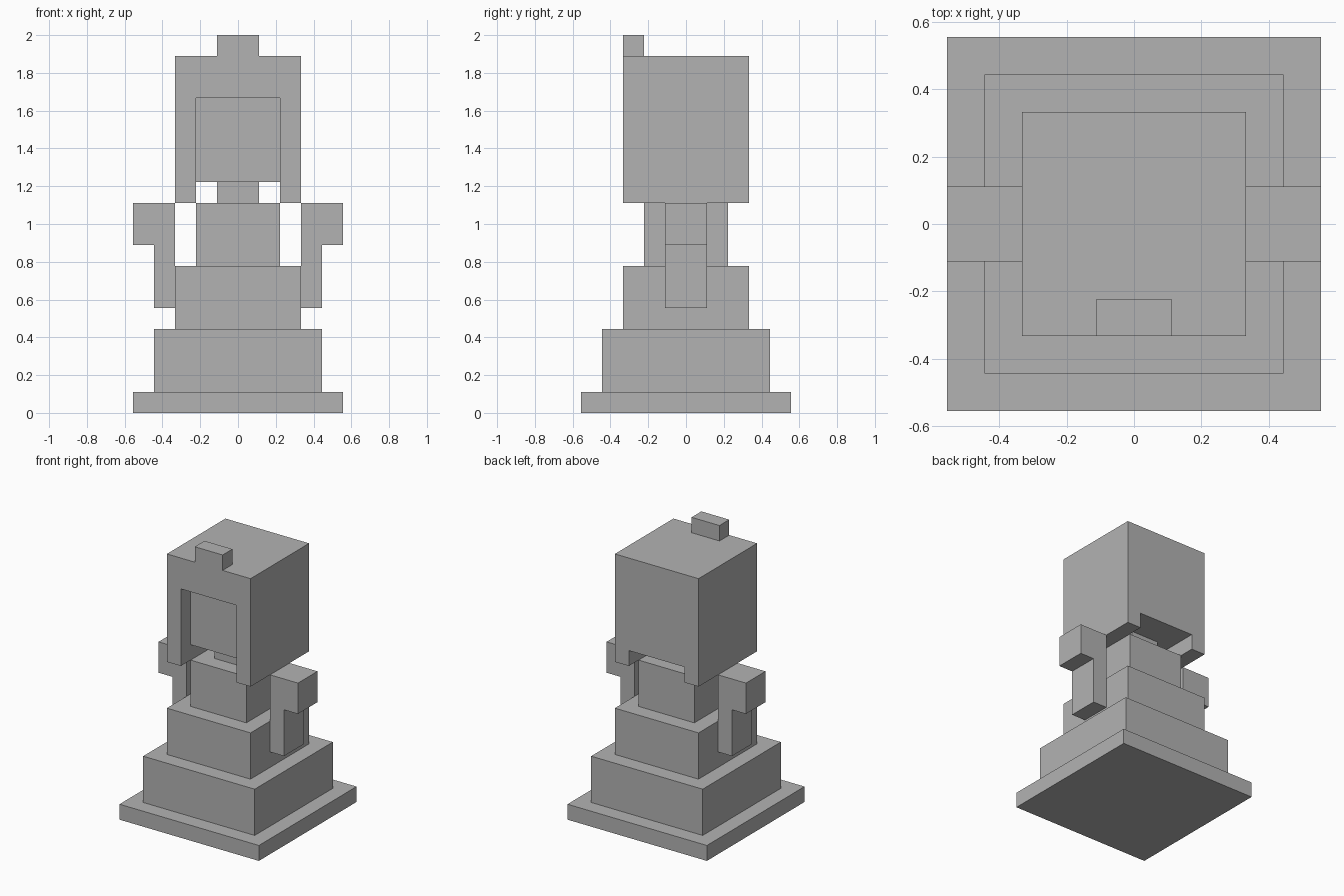
import bpy
import bmesh

U = 1 / 9  # one block of the design grid

cube = bpy.data.objects.get("Cube")
if cube:
    bpy.data.objects.remove(cube, do_unlink=True)

grey = bpy.data.materials.new("plain_grey")
grey.use_nodes = True
colour = (0.45, 0.45, 0.45, 1)
grey.diffuse_color = colour
grey.node_tree.nodes["Principled BSDF"].inputs["Base Color"].default_value = colour


def prism(name, profile, y0, y1):
    """Extrude an x-z outline, given in blocks, from y0 to y1."""
    bm = bmesh.new()
    face = bm.faces.new([bm.verts.new((x * U, y0 * U, z * U)) for x, z in profile])
    moved = bmesh.ops.extrude_face_region(bm, geom=[face])["geom"]
    verts = [v for v in moved if isinstance(v, bmesh.types.BMVert)]
    bmesh.ops.translate(bm, verts=verts, vec=(0, (y1 - y0) * U, 0))
    bmesh.ops.recalc_face_normals(bm, faces=bm.faces)
    mesh = bpy.data.meshes.new(name)
    bm.to_mesh(mesh)
    bm.free()
    mesh.materials.append(grey)
    obj = bpy.data.objects.new(name, mesh)
    bpy.context.collection.objects.link(obj)
    return obj


def block(name, half_x, y0, y1, z0, z1):
    outline = [(-half_x, z0), (half_x, z0), (half_x, z1), (-half_x, z1)]
    return prism(name, outline, y0, y1)


def combine(target, other, operation):
    """Apply a boolean and discard the helper."""
    other.hide_render = True
    mod = target.modifiers.new("combine", 'BOOLEAN')
    mod.operation = operation
    mod.solver = 'EXACT'
    mod.object = other
    bpy.context.view_layer.objects.active = target
    bpy.ops.object.modifier_apply(modifier=mod.name)
    bpy.data.objects.remove(other, do_unlink=True)


# Stepped body and neck
for name, half, z0, z1 in [("base_plinth", 5, 0, 1), ("lower_skirt", 4, 1, 4),
                           ("upper_skirt", 3, 4, 7), ("torso", 2, 7, 10),
                           ("neck", 1, 10, 11)]:
    block(name, half, -half, half, z0, z1)

# Head: crest on the front edge, recessed face, open underside
head = block("head", 3, -3, 3, 10, 17)
combine(head, block("crest", 1, -3, -2, 16, 18), 'UNION')
combine(head, block("underside_cutter", 2, -4, 4, 9, 11), 'DIFFERENCE')
combine(head, block("face_cutter", 2, -4, -2, 9, 15), 'DIFFERENCE')

# Arms: forearm hanging from a wide shoulder, mirrored
arm = prism("arms", [(3, 5), (4, 5), (4, 8), (5, 8), (5, 10), (3, 10)], -1, 1)
mirror = arm.modifiers.new("mirror", 'MIRROR')
mirror.use_mirror_merge = False
